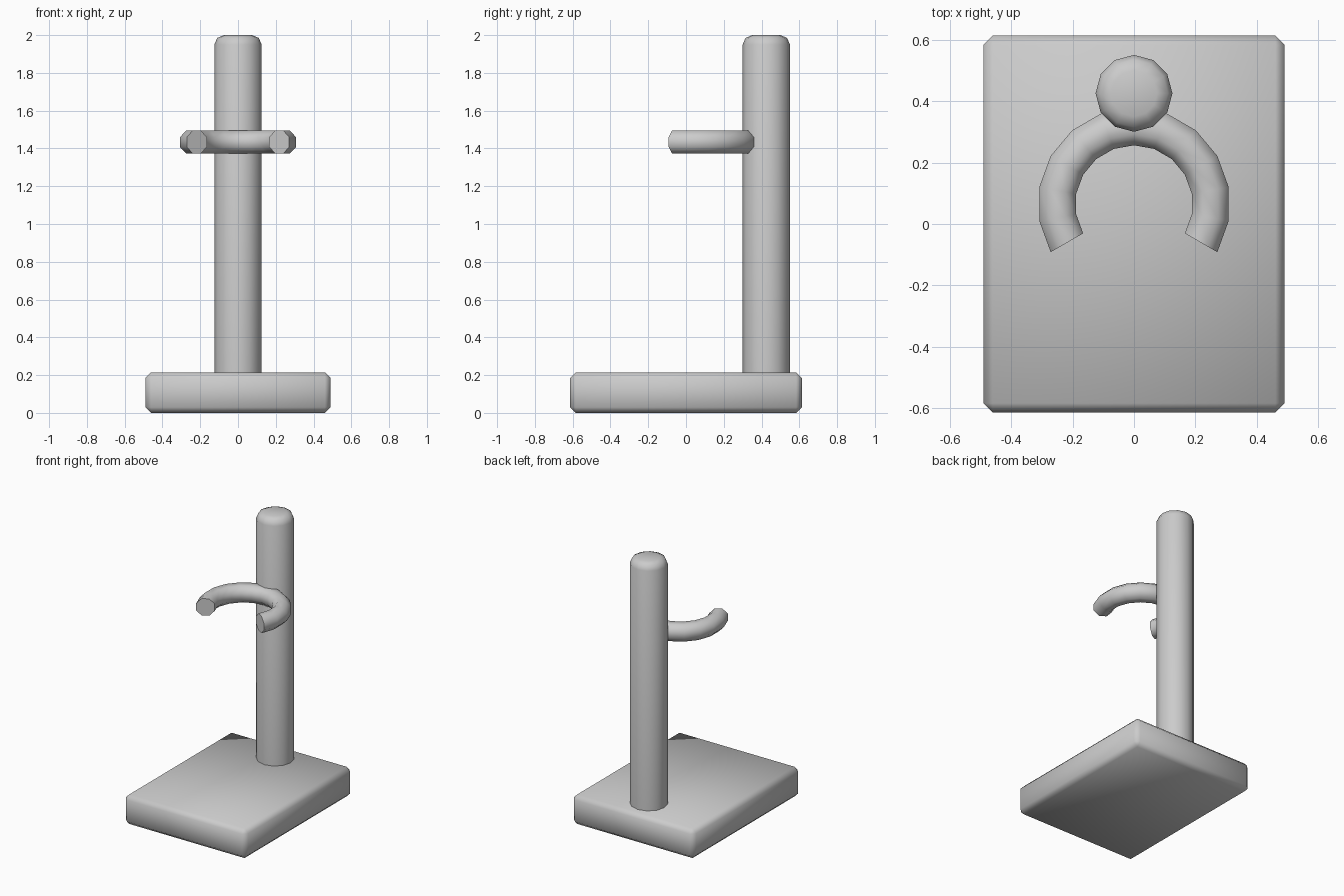
import bpy, bmesh, math
from mathutils import Vector

if "Cube" in bpy.data.objects:
    bpy.data.objects.remove(bpy.data.objects["Cube"])


def make_object(name, bm, angle=50):
    bmesh.ops.recalc_face_normals(bm, faces=bm.faces[:])
    mesh = bpy.data.meshes.new(name)
    bm.to_mesh(mesh)
    bm.free()
    obj = bpy.data.objects.new(name, mesh)
    bpy.context.collection.objects.link(obj)
    bpy.ops.object.select_all(action='DESELECT')
    obj.select_set(True)
    bpy.context.view_layer.objects.active = obj
    bpy.ops.object.shade_smooth_by_angle(angle=math.radians(angle))
    return obj


def loft(bm, rings):
    """Skin equal-length point rings and cap both ends."""
    loops = [[bm.verts.new(p) for p in ring] for ring in rings]
    n = len(loops[0])
    for a, b in zip(loops, loops[1:]):
        for i in range(n):
            j = (i + 1) % n
            bm.faces.new((a[i], a[j], b[j], b[i]))
    bm.faces.new(loops[0][::-1])
    bm.faces.new(loops[-1])


# Base slab with chamfered edges
bm = bmesh.new()
bmesh.ops.create_cube(bm, size=1)
for v in bm.verts:
    v.co = Vector((v.co.x * 0.98, v.co.y * 1.226, (v.co.z + 0.5) * 0.215))
bmesh.ops.bevel(bm, geom=bm.edges[:], offset=0.03, segments=1,
                profile=0.5, affect='EDGES')
make_object("base", bm)

# Twelve-sided post with a rounded top
bm = bmesh.new()
profile = [(0.125, 0.19), (0.125, 1.95), (0.11, 1.985), (0.075, 2.0)]
loft(bm, [[(r * math.cos(i * math.tau / 12), 0.425 + r * math.sin(i * math.tau / 12), z)
           for i in range(12)] for r, z in profile])
make_object("post", bm)

# Open ring holder: a 240 degree arc of octagonal tube
MAJOR, MINOR, CENTRE_Y, HEIGHT = 0.252, 0.066, 0.065, 1.434
bm = bmesh.new()
rings = []
for k in range(13):
    a = math.radians(-30 + 20 * k)
    ring = []
    for i in range(8):
        t = (i + 0.5) * math.tau / 8
        r = MAJOR + MINOR * math.cos(t)
        ring.append((r * math.cos(a), CENTRE_Y + r * math.sin(a),
                     HEIGHT + MINOR * math.sin(t)))
    rings.append(ring)
loft(bm, rings)
make_object("ring_holder", bm)
